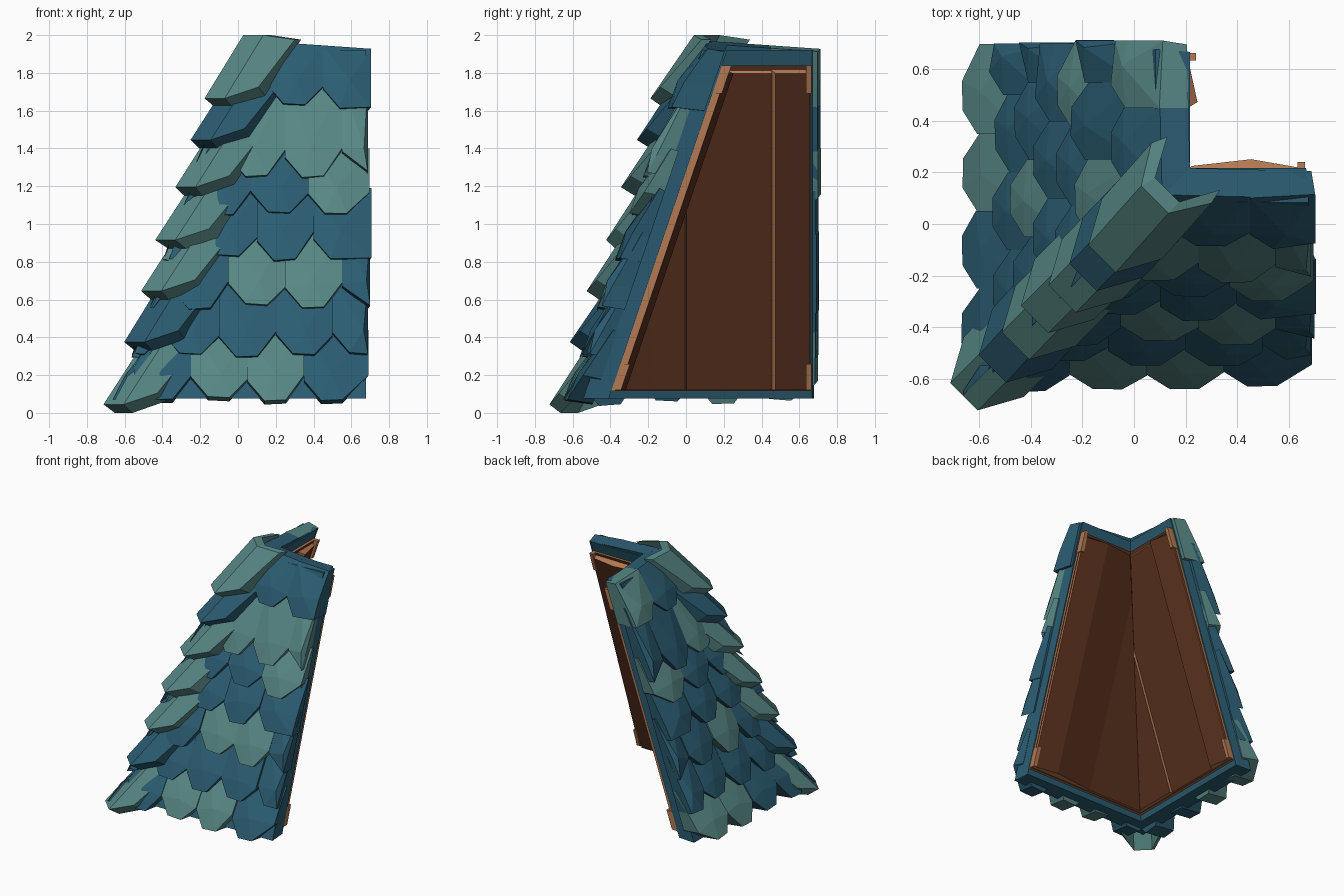
import bpy, bmesh, random
from mathutils import Matrix, Vector

if "Cube" in bpy.data.objects:
    bpy.data.objects.remove(bpy.data.objects["Cube"])

random.seed(4)

def material(name, rgb):
    m = bpy.data.materials.new(name)
    m.diffuse_color = (*rgb, 1)
    m.use_nodes = True
    m.node_tree.nodes["Principled BSDF"].inputs["Base Color"].default_value = m.diffuse_color
    return m

MATS = [material("slate_blue", (0.024, 0.108, 0.168)),
        material("weathered_teal", (0.094, 0.24, 0.23)),
        material("dark_wood", (0.1, 0.03, 0.013)),
        material("light_wood", (0.45, 0.19, 0.085))]
BLUE, TEAL, DARK, LIGHT = range(4)
SWAP = Matrix(((0, 1, 0, 0), (1, 0, 0, 0), (0, 0, 1, 0), (0, 0, 0, 1)))

def slope(x, z, d):
    """Point on the front slope; d is the distance in front of it."""
    return Vector((x, -0.57 + 0.34 * z - d, z))

def solid(bm, outer, inner, mat, crown=None, inner_mat=None):
    """Closed solid between two rings; crown is an optional raised centre."""
    o = [bm.verts.new(p) for p in outer]
    i = [bm.verts.new(p) for p in inner]
    n = len(o)
    faces = []
    if crown is None:
        faces.append(bm.faces.new(o))
    else:
        c = bm.verts.new(crown)
        faces += [bm.faces.new((o[k], o[(k + 1) % n], c)) for k in range(n)]
    faces += [bm.faces.new((o[k], i[k], i[(k + 1) % n], o[(k + 1) % n])) for k in range(n)]
    for f in faces:
        f.material_index = mat
    bm.faces.new(i[::-1]).material_index = mat if inner_mat is None else inner_mat

def finish(bm, name, left=False, hip_cut=True):
    bmesh.ops.remove_doubles(bm, verts=bm.verts[:], dist=1e-4)
    bmesh.ops.recalc_face_normals(bm, faces=bm.faces[:])
    if hip_cut:
        # trim along the diagonal hip plane
        bmesh.ops.bisect_plane(bm, geom=bm.verts[:] + bm.edges[:] + bm.faces[:],
                               plane_co=(0, 0, 0), plane_no=(1, -1, 0), clear_inner=True)
    if left:
        bm.transform(SWAP)
        bmesh.ops.reverse_faces(bm, faces=bm.faces[:])
    me = bpy.data.meshes.new(name)
    bm.to_mesh(me)
    bm.free()
    for m in MATS:
        me.materials.append(m)
    ob = bpy.data.objects.new(name, me)
    bpy.context.collection.objects.link(ob)

def slab(bm, x0, x1, z0, z1, d0, d1, mat, inner_mat=None, d2=None, sl=0.0, sr=0.0, st=0.0):
    """Flat sloping board; d1, d2 are inner depths and sl, sr, st inner bevels."""
    d2 = d1 if d2 is None else d2
    outer = [slope(x, z, d0) for x, z in ((x0, z0), (x1, z0), (x1, z1), (x0, z1))]
    inner = [slope(x0 + sl, z0, d1), slope(x1 - sr, z0, d2),
             slope(x1 - sr, z1 - st, d2), slope(x0 + sl, z1 - st, d1)]
    solid(bm, outer, inner, mat, inner_mat=inner_mat)

# tile rows: height of the tips and sideways shift
ROWS = [(0.05, 0.0), (0.28, 0.15), (0.54, 0.2), (0.80, 0.05),
        (1.03, 0.02), (1.24, 0.2), (1.60, 0.1)]
W = 0.3

def tiles(name, teal, left):
    bm = bmesh.new()
    for r, (tip, shift) in enumerate(ROWS):
        top_row = r == len(ROWS) - 1
        top = 1.97 if top_row else ROWS[r + 1][0] + 0.16
        lim = random.uniform(0.685, 0.71) + (0.01 if left else 0)
        for k in range(-1, 5):
            c = -0.7 + shift + W * k
            if c > 0.71:
                continue
            j = random.uniform(-0.02, 0.02)
            dj = random.uniform(-0.012, 0.016) + (0.012 if left else 0)
            lift = (0.04 if left else 0.015) if r == 0 else 0
            pts = [(-0.5, top, -0.01), (-0.5, tip + 0.13 + j, 0.055 + lift),
                   (-0.2, tip + 0.025 + j, 0.075 + lift),
                   (0.18, tip + 0.025 + j * 0.5, 0.075 + lift),
                   (0.5, tip + 0.14 - j, 0.055 + lift), (0.5, top, -0.01)]
            outer, inner = [], []
            back = -0.125 if top_row else -0.06
            for u, z, d in pts:
                x = c + u * W
                low = z < top - 0.1
                if x > 0.6:
                    x = lim
                    d -= 0.02
                if not low and top_row:
                    z -= 0.07 * max(0, x - 0.1)
                outer.append(slope(x, z, d + dj))
                inner.append(slope(min(x, lim - 0.015), z - (0.02 if low else 0.015), back))
            crown = slope(min(c + j, lim - 0.02), tip + 0.16, 0.072 + dj + lift * 0.5)
            hit = any(q == r and abs(x - c) < 0.12 for q, x in teal)
            solid(bm, outer, inner, TEAL if hit else BLUE, crown)
    finish(bm, name, left)

tiles("front_tiles", [(0, -0.1), (0, 0.2), (2, 0.1), (2, 0.4), (4, 0.52),
                      (5, 0.1), (5, 0.4), (5, 0.7)], False)
tiles("left_tiles", [(0, 0.5), (0, 0.2), (2, 0.1), (4, 0.52), (5, 0.1), (6, 0.6)], True)

# boards: sides, inner depths at both sides, bevels at both sides
FRONT_BOARDS = [(-1, 0.12, -0.172, -0.172, 0, 0), (0.12, 0.455, -0.172, -0.21, 0, 0),
                (0.455, 0.655, -0.21, -0.175, 0, 0)]
LEFT_BOARDS = [(-1, 0.0, -0.182, -0.182, 0, 0.004), (0.003, 0.455, -0.168, -0.168, 0, 0),
               (0.445, 0.655, -0.205, -0.165, 0.028, 0)]
for side, left, boards in (("front", False, FRONT_BOARDS), ("left", True, LEFT_BOARDS)):
    # solid bed under the tiles
    bm = bmesh.new()
    slab(bm, -1, 0.678, 0.075, 1.92, 0.0, -0.135, BLUE, sr=0.01)
    finish(bm, side + "_tile_bed", left)
    # wooden lining: backing panel with bevelled boards
    bm = bmesh.new()
    slab(bm, -1, 0.66, 0.115, 1.84, -0.13, -0.155, LIGHT, DARK)
    for x0, x1, d1, d2, sl, sr in boards:
        slab(bm, x0, x1, 0.12, 1.82, -0.15, d1, LIGHT, DARK, d2, sl, sr, 0.022)
    finish(bm, side + "_wood_lining", left)
    # small trim blocks at the ends of the open edge
    bm = bmesh.new()
    for z0, z1 in ((0.12, 0.26), (1.69, 1.84)):
        slab(bm, 0.635, 0.664, z0, z1, -0.12, -0.185, LIGHT, LIGHT)
    finish(bm, side + "_trim_blocks", left)

# folded caps down the hip
bm = bmesh.new()
ACROSS = Vector((1, -1, 0)).normalized()
OUT = Vector((-1, -1, 0)).normalized()

CAPS = [(0.0, TEAL), (0.33, BLUE), (0.60, TEAL), (0.87, TEAL),
        (1.15, TEAL), (1.40, BLUE), (1.62, TEAL)]
# across, drop at the bottom, drop at the top, lift of the rounded end
SECTION = [(-0.165, 0.115, 0.165, 0.06), (-0.075, 0, 0, 0),
           (0.075, 0, 0, 0), (0.165, 0.115, 0.165, 0.06)]
for z0, mat in CAPS:
    h = 0.38
    grid = []
    for layer in (0, 1):
        for end in (0, 1):
            j = random.uniform(-0.012, 0.012)
            row = []
            for a, low, high, dz in SECTION:
                # the outer face ends in a chamfer above the lower lip
                z = h - dz * 0.4 if end else dz + 0.045 * (1 - layer)
                R = 0.94 - 0.467 * z0 - 0.81 * (z if end else dz) - (high if end else low)
                R -= (0.06 if end else 0.075) * layer
                row.append(bm.verts.new(ACROSS * (a * (1 - 0.12 * layer) + j) + OUT * R
                                        + Vector((0, 0, z0 + z))))
            grid.append(row)
    ob, ot, ib, it = grid
    quads = []
    for k in range(3):
        quads += [(ob[k], ob[k + 1], ot[k + 1], ot[k]), (ib[k + 1], ib[k], it[k], it[k + 1]),
                  (ob[k + 1], ob[k], ib[k], ib[k + 1]), (ot[k], ot[k + 1], it[k + 1], it[k])]
    quads += [(ob[0], ot[0], it[0], ib[0]), (ot[3], ob[3], ib[3], it[3])]
    for q in quads:
        bm.faces.new(q).material_index = mat
finish(bm, "hip_caps", hip_cut=False)
